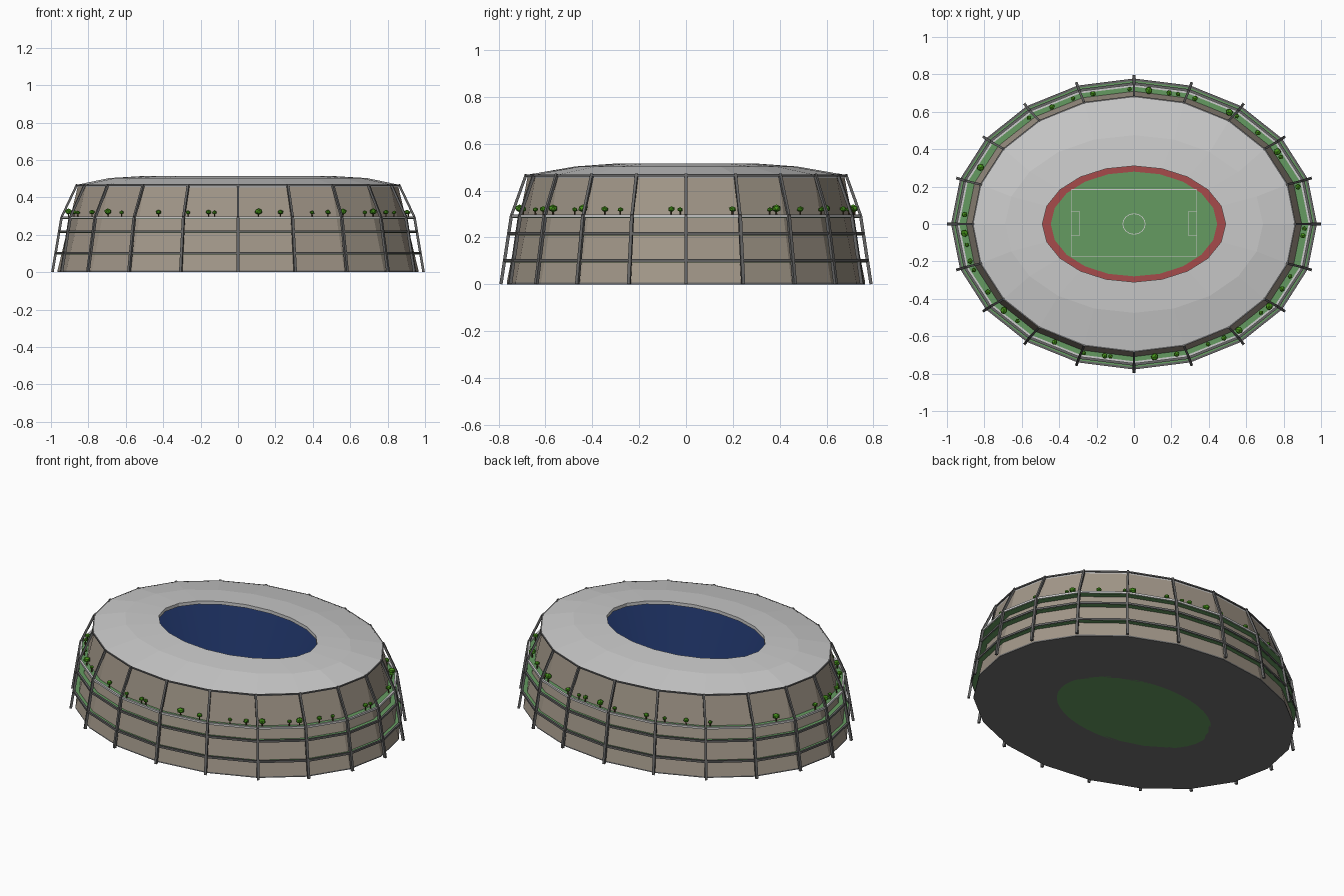
import bpy, bmesh, math
from mathutils import Vector, Matrix

if "Cube" in bpy.data.objects:
    bpy.data.objects.remove(bpy.data.objects["Cube"])

N = 20  # sides of the oval


def mat(name, rgb):
    m = bpy.data.materials.new(name)
    m.diffuse_color = (*rgb, 1)
    m.use_nodes = True
    m.node_tree.nodes["Principled BSDF"].inputs["Base Color"].default_value = m.diffuse_color
    return m


BEIGE = mat("beige", (0.36, 0.31, 0.25))
STEEL = mat("steel", (0.13, 0.13, 0.13))
DARK = mat("dark_base", (0.16, 0.16, 0.16))
GRASS = mat("grass", (0.13, 0.33, 0.12))
TRACK = mat("track_red", (0.38, 0.07, 0.07))
NAVY = mat("navy", (0.01, 0.025, 0.10))
LEAF = mat("leaf", (0.06, 0.30, 0.01))
BARK = mat("bark", (0.08, 0.05, 0.02))
WHITE = mat("white", (0.8, 0.8, 0.8))


def finish(bm, name, material=None):
    me = bpy.data.meshes.new(name)
    bm.to_mesh(me)
    bm.free()
    ob = bpy.data.objects.new(name, me)
    bpy.context.collection.objects.link(ob)
    if material:
        me.materials.append(material)
    return ob


def oval(a, b, z, i, n=N):
    t = 2 * math.pi * i / n
    return Vector((a * math.cos(t), b * math.sin(t), z))


def loft(name, profile, material=None, closed=False, cap=False, n=N):
    """Sweep a profile of (x radius, y radius, z) around the oval."""
    bm = bmesh.new()
    rings = [[bm.verts.new(oval(*p, i, n)) for i in range(n)] for p in profile]
    pairs = list(zip(rings, rings[1:])) + ([(rings[-1], rings[0])] if closed else [])
    for r0, r1 in pairs:
        for i in range(n):
            j = (i + 1) % n
            bm.faces.new((r0[i], r0[j], r1[j], r1[i]))
    if cap:
        bm.faces.new(rings[-1])
        bm.faces.new(rings[0][::-1])
    return finish(bm, name, material)


def strut(bm, p, q, w):
    """Square bar from p to q."""
    d = q - p
    m = (Matrix.Translation((p + q) / 2) @ d.to_track_quat('Z', 'Y').to_matrix().to_4x4()
         @ Matrix.Diagonal((w, w, d.length, 1)))
    bmesh.ops.create_cube(bm, size=1, matrix=m)


def hoop(name, a, b, z, w, material):
    h = w / 2
    loft(name, [(a + h, b + h, z - h), (a + h, b + h, z + h),
                (a - h, b - h, z + h), (a - h, b - h, z - h)], material, closed=True)


# ground slab, outer wall, roof and seating bowl
loft("base_slab", [(0.965, 0.765, 0.0), (0.965, 0.765, 0.008),
                   (0.48, 0.305, 0.008), (0.48, 0.305, 0.0)], DARK, closed=True)
loft("outer_wall", [(0.965, 0.765, 0.008), (0.855, 0.675, 0.465)], BEIGE)
loft("roof", [(0.855, 0.675, 0.448), (0.862, 0.682, 0.467), (0.69, 0.475, 0.503),
              (0.49, 0.31, 0.515), (0.49, 0.31, 0.495), (0.69, 0.475, 0.483)],
     closed=True)
bowl = loft("seating_bowl", [(0.845, 0.665, 0.44), (0.50, 0.32, 0.015)], NAVY, n=40)
for f in bowl.data.polygons:
    f.use_smooth = True

# pitch and running track
loft("pitch", [(0.49, 0.315, 0.0), (0.49, 0.315, 0.01)], GRASS, cap=True, n=40)
loft("running_track", [(0.50, 0.32, 0.013), (0.445, 0.28, 0.013)], TRACK)

# pitch markings
bm = bmesh.new()
Z = 0.013


def path(points, close=False):
    pts = [Vector((x, y, Z)) for x, y in points]
    if close:
        pts.append(pts[0])
    for p, q in zip(pts, pts[1:]):
        strut(bm, p, q, 0.004)


path([(-0.335, -0.175), (0.335, -0.175), (0.335, 0.185), (-0.335, 0.185)], True)
for s in (-1, 1):
    path([(s * 0.335, -0.06), (s * 0.29, -0.06), (s * 0.29, 0.065), (s * 0.335, 0.065)])
path([(0.06 * math.cos(k * math.pi / 8), 0.055 * math.sin(k * math.pi / 8))
      for k in range(16)], True)
finish(bm, "pitch_markings", WHITE)

# planted galleries with a beam along each edge
for k, (z, ai, ao) in enumerate([(0.10, 0.941, 0.972), (0.215, 0.914, 0.952),
                                 (0.29, 0.896, 0.94)]):
    loft(f"gallery_floor_{k}", [(ao, ao - 0.2, z - 0.006), (ao, ao - 0.2, z),
                                (ai - 0.01, ai - 0.205, z),
                                (ai - 0.01, ai - 0.205, z - 0.006)], GRASS, closed=True)
    hoop(f"gallery_beam_{k}", ao, ao - 0.2, z + 0.002, 0.012, None if k == 2 else STEEL)
hoop("roof_edge_beam", 0.862, 0.682, 0.464, 0.008, STEEL)

# leaning columns, kinked at the top gallery
bm = bmesh.new()
for i in range(N):
    foot = oval(0.992, 0.79, 0.0, i)
    knee = oval(0.943, 0.745, 0.295, i)
    head = oval(0.86, 0.682, 0.47, i)
    strut(bm, foot, knee, 0.014)
    strut(bm, knee, head, 0.012)
for v in bm.verts:
    v.co.z = max(v.co.z, 0)
finish(bm, "columns", STEEL)

# trees on the top gallery
SMALL = [128, 119, 111, 104, 91.5, 78, 75, 69, 53, 43, 30, 16, -2, -5, -23, -29, -41.5,
         -58, -64, -75.5, -98, -100, -107, -118, -133.5, -149.5, -160, -164, -171, 176]
LARGE = [85, 56, 32.5, -37.6, -52, -83, -140, -176, 155]
crowns, trunks = bmesh.new(), bmesh.new()
for k, (deg, r) in enumerate([(d, 0.012 + 0.003 * (j % 2)) for j, d in enumerate(SMALL)]
                             + [(d, 0.02) for d in LARGE]):
    chord = math.cos(math.radians(9)) / math.cos(math.radians(deg % 18 - 9))
    t = math.radians(deg)
    p = Vector((0.916 * chord * math.cos(t), 0.724 * chord * math.sin(t), 0))
    zc = 0.312 + r * 0.6
    bmesh.ops.create_icosphere(crowns, subdivisions=1, radius=r, matrix=Matrix.Translation(
        p + Vector((0, 0, zc))) @ Matrix.Rotation(k, 4, 'Z') @ Matrix.Diagonal((1.1, 1, 0.85, 1)))
    bmesh.ops.create_cone(trunks, cap_ends=True, segments=6, radius1=0.004, radius2=0.003,
                          depth=zc - 0.288,
                          matrix=Matrix.Translation(p + Vector((0, 0, (zc + 0.288) / 2))))
finish(crowns, "tree_crowns", LEAF)
finish(trunks, "tree_trunks", BARK)
